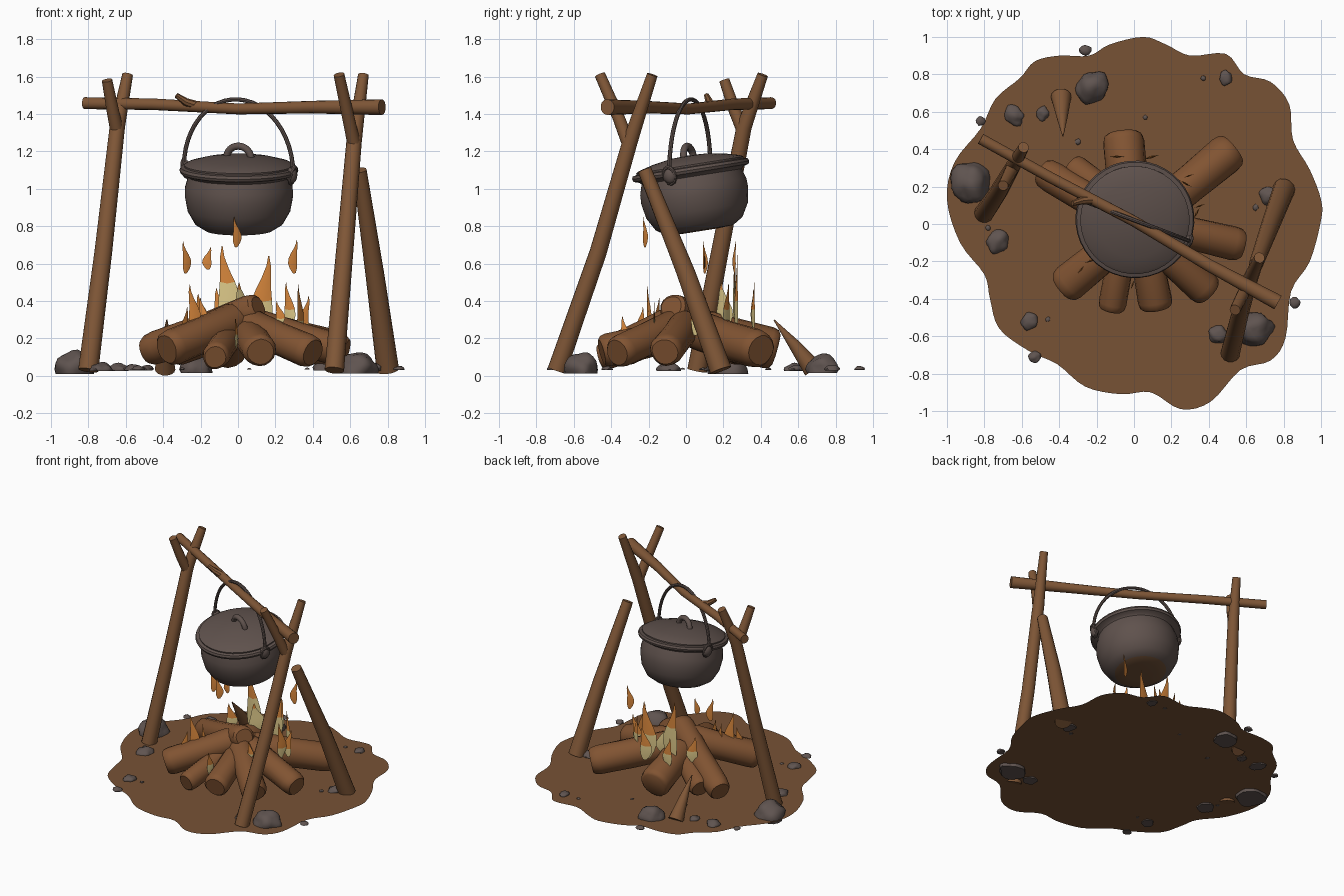
import bpy, bmesh, math, random
from mathutils import Vector, Matrix, noise

if "Cube" in bpy.data.objects:
    bpy.data.objects.remove(bpy.data.objects["Cube"])

random.seed(4)

def mat(name, c):
    m = bpy.data.materials.new(name)
    m.diffuse_color = (*c, 1)
    m.use_nodes = True
    m.node_tree.nodes["Principled BSDF"].inputs["Base Color"].default_value = m.diffuse_color
    return m

SOIL = mat("soil", (.185, .085, .036))
WOOD = mat("wood", (.215, .095, .038))
LOG = mat("log_bark", (.22, .088, .032))
IRON = mat("cast_iron", (.115, .084, .074))
GLOW = mat("heated_iron", (.15, .075, .035))
STONE = mat("stone", (.115, .088, .08))
ORANGE = mat("flame_orange", (.68, .24, .045))
YELLOW = mat("flame_pale", (.72, .58, .25))

def finish(name, bm, mats, angle=40):
    bmesh.ops.recalc_face_normals(bm, faces=bm.faces)
    me = bpy.data.meshes.new(name)
    bm.to_mesh(me)
    bm.free()
    ob = bpy.data.objects.new(name, me)
    bpy.context.collection.objects.link(ob)
    for m in mats:
        me.materials.append(m)
    bpy.context.view_layer.objects.active = ob
    ob.select_set(True)
    bpy.ops.object.shade_smooth_by_angle(angle=math.radians(angle))
    ob.select_set(False)
    return ob

def tube(name, pts, radii, m, sides=14, jitter=0.0):
    """Sweep a round section along points, with closed ends."""
    pts = [Vector(p) for p in pts]
    bm = bmesh.new()
    rings = []
    axis = (pts[-1] - pts[0]).normalized()
    ref = Vector((0, 1, 0)) if abs(axis.y) < .7 else Vector((0, 0, 1))
    for i, p in enumerate(pts):
        t = (pts[min(i + 1, len(pts) - 1)] - pts[max(i - 1, 0)]).normalized()
        u = t.cross(ref).normalized()
        v = t.cross(u)
        ring = []
        for k in range(sides):
            a = 2 * math.pi * k / sides
            r = radii[i] * (1 + jitter * noise.noise(p * 4 + Vector((math.cos(a), math.sin(a), 0))))
            ring.append(bm.verts.new(p + (u * math.cos(a) + v * math.sin(a)) * r))
        rings.append(ring)
    for a, b in zip(rings, rings[1:]):
        for k in range(sides):
            bm.faces.new((a[k], a[(k + 1) % sides], b[(k + 1) % sides], b[k]))
    bm.faces.new(rings[0])
    bm.faces.new(rings[-1])
    return finish(name, bm, [m])

# ground patch: closed smooth outline
outline = [(1, .02), (.94, -.2), (.84, -.36), (.81, -.61), (.73, -.73), (.57, -.78), (.41, -.95),
           (.25, -.99), (.09, -.9), (-.07, -.91), (-.26, -.87), (-.41, -.75), (-.56, -.68), (-.72, -.56),
           (-.77, -.4), (-.8, -.27), (-.93, -.1), (-1, .13), (-.96, .33), (-.82, .51), (-.74, .67),
           (-.61, .78), (-.53, .87), (-.4, .9), (-.24, .9), (-.13, .96), (.05, 1), (.17, .96), (.3, .9),
           (.49, .91), (.59, .8), (.73, .76), (.83, .64), (.85, .45), (.94, .29), (1, .13)]
bm = bmesh.new()
n = len(outline)
verts = []
for i in range(n):
    p0, p1, p2, p3 = (Vector(outline[(i + k) % n]) for k in (-1, 0, 1, 2))
    for s in range(4):
        t = s / 4
        q = .5 * (2 * p1 + (p2 - p0) * t + (2 * p0 - 5 * p1 + 4 * p2 - p3) * t * t
                  + (3 * p1 - p0 - 3 * p2 + p3) * t ** 3)
        verts.append(bm.verts.new((q.x, q.y, .035)))
f = bm.faces.new(verts)
f.normal_update()
ground = finish("ground", bm, [SOIL])
if ground.data.polygons[0].normal.z < 0:
    ground.data.flip_normals()

# forked uprights, brace, fallen stake and crossbar
tube("right_upright", [(.515, -.69, .03), (.57, -.47, .66), (.62, -.3, 1.25), (.67, -.18, 1.61)],
     [.052, .046, .042, .029], WOOD, jitter=.06)
tube("right_fork", [(.625, -.30, 1.22), (.59, -.36, 1.38), (.54, -.46, 1.61)], [.036, .033, .029], WOOD)
tube("right_brace", [(.80, .185, .03), (.73, 0, .55), (.65, -.22, 1.1)], [.06, .05, .038], WOOD, jitter=.06)
tube("left_upright", [(-.80, .06, .03), (-.72, .18, .66), (-.645, .31, 1.33), (-.59, .41, 1.61)],
     [.054, .047, .041, .029], WOOD, jitter=.06)
tube("left_fork", [(-.645, .31, 1.30), (-.67, .26, 1.42), (-.70, .205, 1.58)], [.036, .033, .028], WOOD)
tube("fallen_stake", [(-.39, .68, .035), (-.385, .58, .165), (-.38, .47, .30)], [.055, .032, .003], WOOD)
tube("crossbar", [(-.82, .455, 1.458), (-.45, .25, 1.452), (0, .015, 1.428), (.4, -.22, 1.437), (.77, -.42, 1.437)],
     [.031, .03, .029, .034, .042], WOOD, jitter=.08)
tube("crossbar_twig", [(-.22, .13, 1.445), (-.28, .125, 1.465), (-.33, .11, 1.5)], [.024, .021, .014], WOOD, 8)

# firewood, leaning inward
logs = [((.53, .4, .135), (.08, .04, .25), .105), ((-.38, -.34, .14), (.0, -.03, .30), .10),
        ((-.49, .28, .13), (.11, -.08, .365), .085), ((-.12, -.46, .10), (-.05, -.1, .2), .075),
        ((.12, -.45, .125), (.05, -.05, .23), .09), ((.40, -.37, .125), (.05, -.05, .27), .092),
        ((.58, -.11, .13), (.08, 0, .27), .09), ((-.06, .48, .14), (-.02, .08, .25), .11),
        ((-.34, .31, .12), (-.05, .1, .22), .075)]
for i, (a, b, r) in enumerate(logs):
    a, b = Vector(a), Vector(b)
    ts = [0, .03, .1, .5, .92, .98, 1]
    tube(f"log_{i + 1}", [a.lerp(b, t) for t in ts],
         [r * k for k in (.78, .93, 1, .98, 1, .92, .72)], LOG, 16, .1)

# pot and lid: turned profile
pot_m = Matrix.Translation((.005, .025, 1.1)) @ Matrix.Rotation(math.radians(9), 4, 'X') @ Matrix.Rotation(math.radians(-22), 4, 'Z')

def lathe(name, prof, mats, m, seg=40):
    bm = bmesh.new()
    vs = [bm.verts.new((r, 0, z)) for r, z in prof]
    es = [bm.edges.new(e) for e in zip(vs, vs[1:])]
    bmesh.ops.spin(bm, geom=vs + es, cent=(0, 0, 0), axis=(0, 0, 1), angle=2 * math.pi, steps=seg)
    bmesh.ops.remove_doubles(bm, verts=bm.verts, dist=1e-4)
    if len(mats) > 1:  # soot-heated underside
        for f in bm.faces:
            c = f.calc_center_median()
            f.material_index = int(c.z < -.3 and c.xy.length < .18)
    bm.transform(m)
    return finish(name, bm, mats)

lathe("pot_body", [(0, -.33), (.1, -.33), (.18, -.325), (.235, -.29), (.275, -.22), (.29, -.14), (.288, -.09),
                   (.272, -.035), (.28, -.025), (.312, -.015), (.318, 0), (.312, .015), (.285, .02), (.27, 0)],
      [IRON, GLOW], pot_m)
lathe("pot_lid", [(.29, .012), (.292, .028), (.275, .038), (.2, .058), (.1, .075), (0, .08)], [IRON], pot_m)

def arc(c, d, h, n=16, a0=0):
    c, d = Vector(c), Vector(d)
    return [c + d * math.cos(a0 + (math.pi - 2 * a0) * i / n) + Vector((0, 0, h)) * math.sin(a0 + (math.pi - 2 * a0) * i / n)
            for i in range(n + 1)]

tube("lid_handle", [pot_m @ p for p in arc((0, 0, .065), (.07, 0, 0), .065, 12)], [.019] * 13, IRON, 10)
tube("bail_handle", arc((.003, .02, 1.1), (.292, -.11, -.02), .378, 24), [.0115] * 25, IRON, 8)

# ears with hanging rings
for side, s in (("left", -1), ("right", 1)):
    bm = bmesh.new()
    bmesh.ops.create_uvsphere(bm, u_segments=12, v_segments=8, radius=1)
    bm.transform(pot_m @ Matrix.Translation((s * .305, 0, -.01)) @ Matrix.Diagonal((.028, .038, .045, 1)))
    finish(side + "_ear", bm, [IRON])
    pts = [pot_m @ Vector((s * (.31 + .01 * math.sin(a)), .03 * math.cos(a), -.01 + .045 * math.sin(a)))
           for a in [2 * math.pi * i / 12 for i in range(13)]]
    ring = tube(side + "_ring", [p for p in pts[:7]], [.011] * 7, IRON, 8)
    tube(side + "_ring_lower", [p for p in pts[6:]], [.011] * 7, IRON, 8)

# flames: thin curved leaves, pale at the base
def flame(name, x, y, z0, z1, w, sway, turn, pale):
    bm = bmesh.new()
    rings = []
    h = z1 - z0
    for i, k in enumerate((.35, .8, 1, .92, .68, .42, .2, .02)):
        t = i / 7
        off = sway * math.sin(t * 5.2) * (.4 + t)
        rings.append([bm.verts.new(v) for v in ((off - w * k, 0, h * t), (off, -.16 * w * k, h * t - .02 * h),
                                                (off + w * k, 0, h * t), (off, .16 * w * k, h * t - .02 * h))])
    for i, (a, b) in enumerate(zip(rings, rings[1:])):
        for k in range(4):
            f = bm.faces.new((a[k], a[(k + 1) % 4], b[(k + 1) % 4], b[k]))
            f.material_index = int(i / 7 >= pale)
    bm.faces.new(rings[0])
    bm.faces.new(rings[-1])
    bm.transform(Matrix.Translation((x, y, z0)) @ Matrix.Rotation(math.radians(turn), 4, 'Z'))
    finish(name, bm, [YELLOW, ORANGE], 60)

flames = [(-.06, .26, .24, .70, .06, .02, 0, .45), (.14, .27, .22, .65, .06, -.02, 10, .4),
          (.02, .2, .25, .5, .07, .015, 40, .8), (.27, .22, .25, .5, .035, .012, -30, .3),
          (.33, .05, .22, .49, .035, .012, 60, .2), (.36, .1, .22, .43, .03, -.015, 20, .2),
          (-.24, -.2, .22, .49, .035, .015, 20, .2), (-.28, -.24, .2, .37, .03, -.01, 50, .2),
          (-.19, -.15, .25, .42, .03, .01, -30, .2), (-.01, -.33, .15, .32, .028, .008, 70, .3),
          (-.1, .36, .25, .47, .04, .012, 0, .3), (.1, .36, .25, .5, .045, -.015, 15, .3),
          (.22, -.17, .27, .4, .025, .01, 0, .2), (-.2, .2, .25, .44, .04, .012, 30, .4),
          (-.28, .1, .55, .72, .026, .012, 30, 0), (-.16, .1, .57, .69, .025, -.01, 0, 0),
          (-.01, -.22, .69, .85, .027, .01, 30, 0), (.30, .26, .55, .73, .026, -.012, 20, 0)]
for i, a in enumerate(flames):
    flame(f"flame_{i + 1}", *a)

# scattered stones
stones = [(-.87, .23, .105), (-.22, .73, .085), (-.64, .58, .052), (-.73, -.09, .06), (.64, -.56, .095),
          (.45, -.59, .05), (.72, .15, .05), (.49, .78, .036), (-.82, .55, .026), (-.49, .59, .035),
          (-.26, .93, .03), (.86, -.42, .03), (-.56, -.52, .045), (-.53, -.71, .032), (.65, .09, .016),
          (.37, .78, .014), (.06, .57, .012), (-.3, .44, .016), (-.78, -.02, .014), (-.46, -.51, .013)]
for i, (x, y, r) in enumerate(stones):
    bm = bmesh.new()
    bmesh.ops.create_icosphere(bm, subdivisions=3 if r > .03 else 2, radius=1)
    for v in bm.verts:
        v.co *= 1 + .28 * noise.noise(v.co * 1.3 + Vector((i * 3.7, 0, 0)))
        v.co.z = max(v.co.z, -.25)
    high = r * (.95 if r > .07 else .6)
    bm.transform(Matrix.Translation((x, y, .035)) @ Matrix.Rotation(random.uniform(0, 6), 4, 'Z')
                 @ Matrix.Diagonal((r * 1.08, r * .95, high, 1)))
    finish(f"stone_{i + 1}", bm, [STONE])
